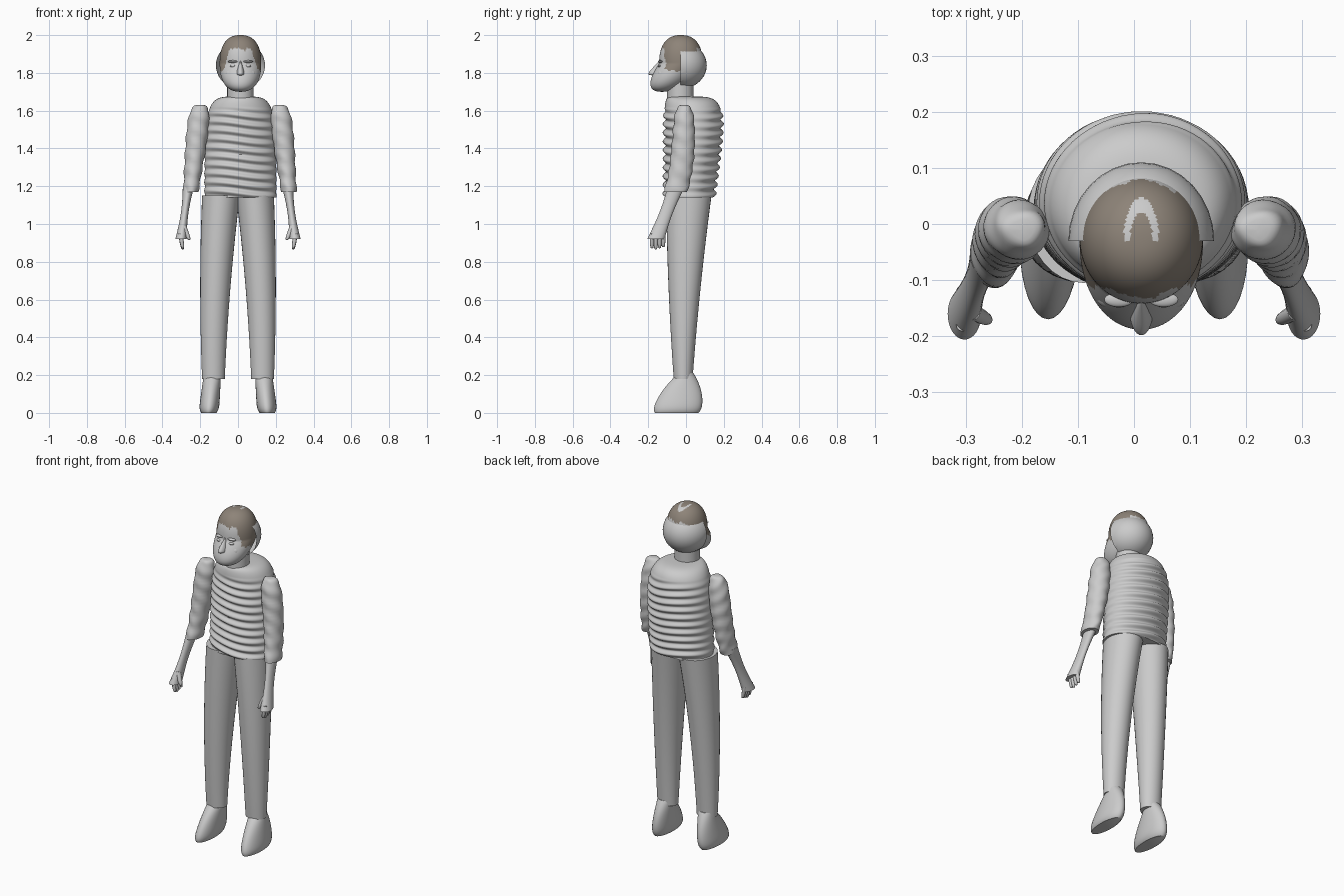
import bpy
import bmesh
import math
from mathutils import Vector

default = bpy.data.objects.get("Cube")
if default:
    bpy.data.objects.remove(default)


def material(name, colour):
    mat = bpy.data.materials.new(name)
    mat.use_nodes = True
    mat.diffuse_color = (*colour, 1)
    shader = mat.node_tree.nodes["Principled BSDF"]
    shader.inputs["Base Color"].default_value = (*colour, 1)
    return mat


grey = material("plain_grey", (0.6, 0.6, 0.6))
brown = material("hair_brown", (0.27, 0.23, 0.19))


def finish(name, bm):
    bmesh.ops.recalc_face_normals(bm, faces=bm.faces)
    mesh = bpy.data.meshes.new(name)
    bm.to_mesh(mesh)
    bm.free()
    mesh.materials.append(grey)
    obj = bpy.data.objects.new(name, mesh)
    bpy.context.collection.objects.link(obj)
    bpy.ops.object.select_all(action='DESELECT')
    obj.select_set(True)
    bpy.context.view_layer.objects.active = obj
    bpy.ops.object.shade_smooth_by_angle(angle=math.radians(45))
    return obj


def dome(u, power):
    """Rounded falloff: one at the middle, zero where u reaches one."""
    return max(0, 1 - abs(u) ** power) ** (1 / power)


def unchanged(point, across, along):
    return point


def loft(name, low, high, shape, side=1, shift=0, segments=32, rings=24, warp=unchanged):
    """Skin oval rings; shape(t) gives centre x, centre y, half width, half depth."""
    bm = bmesh.new()
    loops = []
    for i in range(rings + 1):
        # Rings crowd together at both ends, where the shapes round off
        t = (1 - math.cos(math.pi * i / rings)) / 2
        centre_x, centre_y, width, depth = shape(t)
        loop = []
        for k in range(segments):
            angle = math.tau * k / segments
            across, along = math.cos(angle), math.sin(angle)
            point = Vector((side * centre_x + shift + across * max(width, 0.002),
                            centre_y + along * max(depth, 0.002),
                            low + (high - low) * t))
            loop.append(bm.verts.new(warp(point, across, along)))
        loops.append(loop)
    for lower, upper in zip(loops, loops[1:]):
        for k in range(segments):
            bm.faces.new((lower[k - 1], lower[k], upper[k], upper[k - 1]))
    bm.faces.new(loops[0])
    bm.faces.new(loops[-1])
    return finish(name, bm)


def blob(name, centre, radii, rear_half=False):
    bm = bmesh.new()
    bmesh.ops.create_uvsphere(bm, u_segments=32, v_segments=20, radius=1)
    if rear_half:
        bmesh.ops.bisect_plane(bm, geom=bm.verts[:] + bm.edges[:] + bm.faces[:],
                               plane_co=(0, 0, 0), plane_no=(0, -1, 0), clear_outer=True)
    for vert in bm.verts:
        vert.co = Vector(c + p * r for c, p, r in zip(centre, vert.co, radii))
    return finish(name, bm)


MID = 0.013  # centre line of the upper body


# Jersey: upright in front, fuller behind, rounded at the shoulders
def jersey_shape(t):
    front = -0.115 * dome(t, 12)
    back = (0.15 + 0.07 * t) * dome(t, 5)
    return MID, (front + back) / 2, 0.19 * dome(t, 5), (back - front) / 2


def folds(point, across, along):
    fade = min(1, max(0, (1.62 - point.z) * 20))
    bend = 0.3 * across + 0.1 * math.sin(3 * across)
    wave = fade * math.sin(math.tau * (point.z / 0.046 + bend))
    point.y += 0.009 * wave * along
    point.x += 0.002 * wave * across
    return point


loft("jersey", 1.14, 1.675, jersey_shape, segments=64, rings=150, warp=folds)
loft("neck", 1.62, 1.76, lambda t: (MID, -0.03, 0.07, 0.07))


# Head: a rounded block whose lower half slides forward into the jaw
def head_shape(t):
    u = 2 * t - 1
    size = dome(u, 2.4)
    return MID, -0.027 - 0.1 * max(0, -u), 0.11 * size, 0.115 * size


head = loft("head", 1.7, 2, head_shape, segments=96, rings=80)

# Jagged hairline, low at the temples, with an arched parting on the crown
head.data.materials.append(brown)
for face in head.data.polygons:
    x, y, z = face.center
    temple = min(1, max(0, (abs(x - MID) - 0.06) * 33))
    jag = 0.006 * math.sin(90 * x + 130 * y) + 0.004 * math.sin(300 * x)
    arch = math.hypot((x - MID) / 0.037, (y + 0.03) / 0.09)
    parting = y > -0.03 and 0.55 < arch < 0.85
    face.material_index = int(z > 1.925 - 0.11 * temple + jag and not parting)

blob("back_of_head", (MID, -0.03, 1.84), (0.13, 0.14, 0.125), rear_half=True)


# Face
def nose_shape(t):
    size = dome(1 - t, 5) * (1 - t)
    return MID, -0.155 + 0.02 * t, 0.028 * size, 0.06 * size


loft("nose", 1.787, 1.87, nose_shape)
for name, height in (("upper_lip", 1.767), ("lower_lip", 1.756)):
    blob(name, (MID, -0.164, height), (0.026, 0.012, 0.006))
blob("chin", (MID, -0.158, 1.725), (0.027, 0.018, 0.02))


# Limb shapes, from the bottom end to the top end
def trouser_shape(t):
    return 0.13 - 0.04 * t * t, -0.015 + 0.03 * t * t, 0.06 + 0.04 * t, 0.05 + 0.07 * t


def shoe_shape(t):
    edge = 0.015 * (1 - t) ** 12
    return (0.155 - 0.02 * t, -0.05 + 0.05 * t,
            0.055 - 0.01 * t - edge, 0.13 - 0.09 * t * t - edge)


def sleeve_shape(t):
    shoulder = dome(t, 4)
    return (0.26 - 0.05 * t, -0.01 - 0.045 * (1 - t) ** 3,
            (0.04 + 0.03 * t) * shoulder, 0.062 * shoulder)


def wrinkles(point, across, along):
    point.x += 0.003 * across * math.sin(70 * point.z + 2 * along)
    point.y += 0.003 * along * math.sin(85 * point.z + 2 * across)
    return point


def forearm_shape(t):
    wrist = 0.01 * math.sin(math.pi * t)
    return 0.302 - 0.04 * t, -0.16 + 0.11 * t, 0.03 - wrist, 0.046 - wrist


def thumb_shape(t):
    size = 0.014 * dome(1 - t, 3)
    return 0.258 + 0.03 * t, -0.172 + 0.015 * t, size, size


for label, side in (("left", 1), ("right", -1)):
    blob(label + "_eye", (MID + side * 0.04, -0.138, 1.836), (0.016, 0.011, 0.007))
    blob(label + "_brow", (MID + side * 0.04, -0.135, 1.86), (0.026, 0.013, 0.007))
    blob(label + "_cheek", (MID + side * 0.05, -0.13, 1.795), (0.03, 0.022, 0.026))

    loft(label + "_trouser_leg", 0.18, 1.15, trouser_shape, side)
    loft(label + "_shoe", 0, 0.21, shoe_shape, side)
    loft(label + "_sleeve", 1.17, 1.63, sleeve_shape, side, shift=0.01, rings=40, warp=wrinkles)
    loft(label + "_forearm", 0.92, 1.2, forearm_shape, side)
    loft(label + "_thumb", 0.915, 0.99, thumb_shape, side, segments=12, rings=10)

    # Fingers side by side, curling slightly inwards
    for n, name in enumerate(("index", "middle", "ring", "little")):
        def finger_shape(t):
            size = 0.011 * dome(1 - t, 4)
            return 0.292 + 0.014 * t, -0.18 + 0.02 * n, size, size

        loft(f"{label}_{name}_finger", 0.865 + 0.006 * abs(n - 1), 0.95, finger_shape, side,
             segments=12, rings=10)
